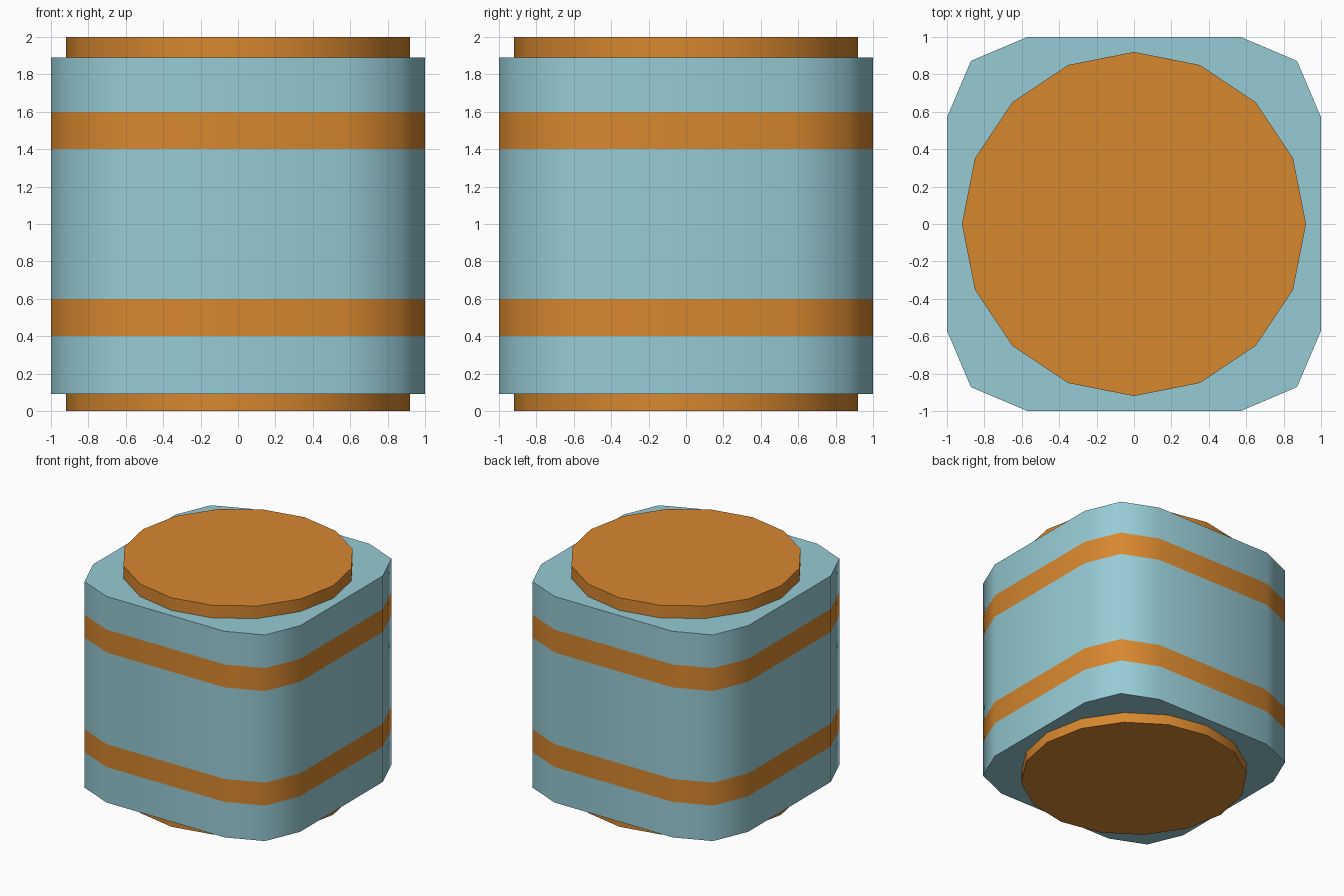
import bpy, bmesh, math

if "Cube" in bpy.data.objects:
    bpy.data.objects.remove(bpy.data.objects["Cube"])

def material(name, rgb):
    m = bpy.data.materials.new(name)
    m.diffuse_color = (*rgb, 1)
    m.use_nodes = True
    m.node_tree.nodes["Principled BSDF"].inputs["Base Color"].default_value = m.diffuse_color
    return m

blue = material("pale blue", (0.305, 0.597, 0.658))
orange = material("orange", (0.679, 0.242, 0.028))

def loft(name, outline, heights, mats):
    """Stack an outline at the given heights and close both ends."""
    bm = bmesh.new()
    rings = [[bm.verts.new((x, y, z)) for x, y in outline] for z in heights]
    n = len(outline)
    for a, b in zip(rings, rings[1:]):
        for i in range(n):
            j = (i + 1) % n
            bm.faces.new((a[i], a[j], b[j], b[i]))
    bm.faces.new(rings[0][::-1])
    bm.faces.new(rings[-1])
    mesh = bpy.data.meshes.new(name)
    bm.to_mesh(mesh)
    bm.free()
    obj = bpy.data.objects.new(name, mesh)
    bpy.context.collection.objects.link(obj)
    for m in mats:
        mesh.materials.append(m)
    bpy.ops.object.select_all(action='DESELECT')
    obj.select_set(True)
    bpy.context.view_layer.objects.active = obj
    bpy.ops.object.shade_smooth_by_angle(angle=math.radians(50))
    return obj

# Body: square with rounded corners, striped by height
outline = []
for k in range(4):
    c, s = round(math.cos(k * math.pi / 2)), round(math.sin(k * math.pi / 2))
    for x, y in ((1, 0.57), (0.872, 0.872), (0.57, 1)):
        outline.append((c * x - s * y, s * x + c * y))
body = loft("body", outline, (0.09, 0.4, 0.6, 1.4, 1.6, 1.89), (blue, orange))
for p in body.data.polygons:
    z = p.center.z
    if 0.4 < z < 0.6 or 1.4 < z < 1.6:
        p.material_index = 1

# Round end caps
circle = [(0.92 * math.cos(i * math.pi / 8), 0.92 * math.sin(i * math.pi / 8))
          for i in range(16)]
loft("bottom_cap", circle, (0, 0.095), (orange,))
loft("top_cap", circle, (1.885, 2), (orange,))
